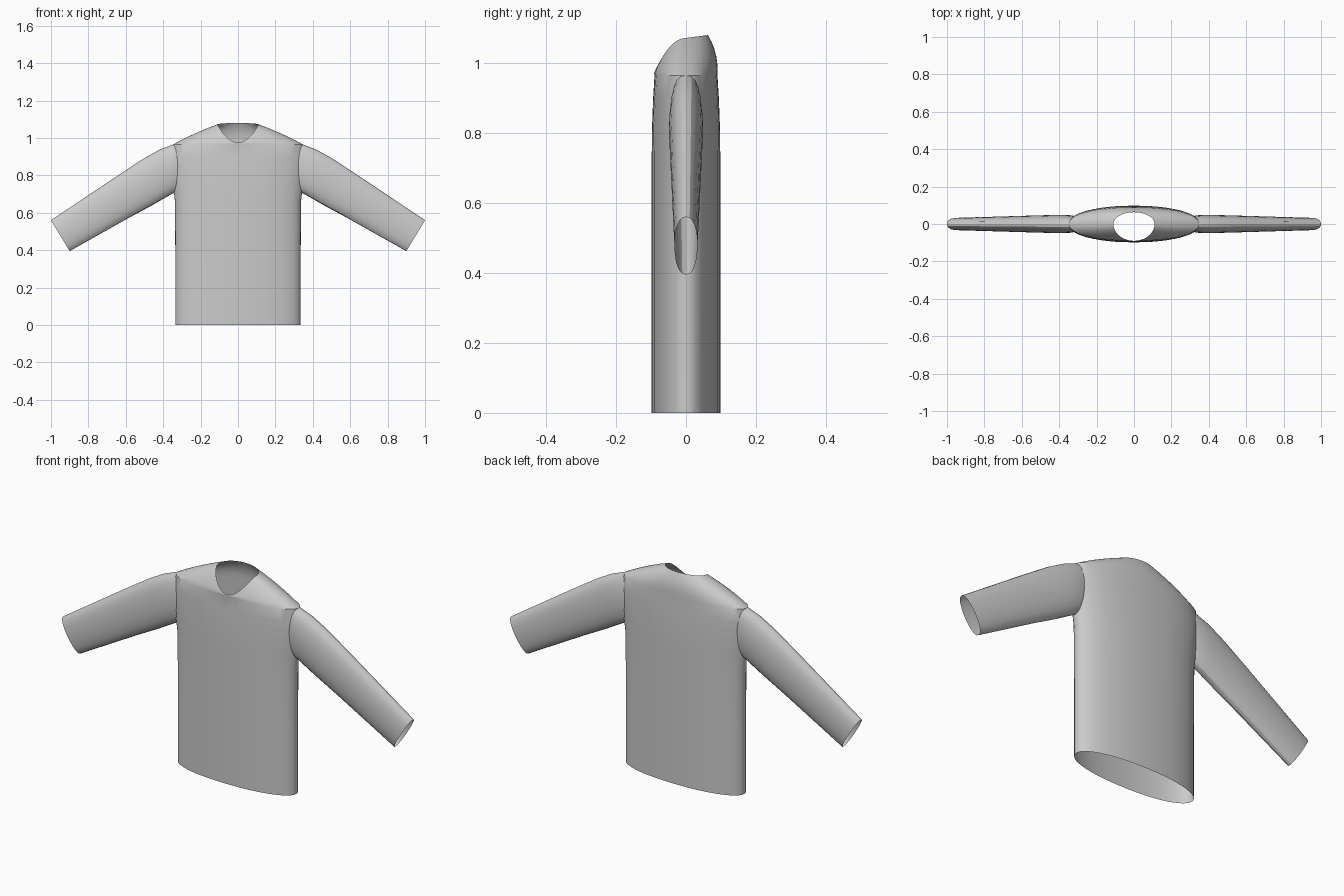
import bpy, bmesh, math
from mathutils import Vector

if "Cube" in bpy.data.objects:
    bpy.data.objects.remove(bpy.data.objects["Cube"])

fabric = bpy.data.materials.new("grey fabric")
fabric.use_nodes = True
GREY = (0.6, 0.6, 0.6, 1)
fabric.diffuse_color = GREY
fabric.node_tree.nodes["Principled BSDF"].inputs["Base Color"].default_value = GREY


def spread(n):
    return [2 * math.pi * i / n for i in range(n)]


def power(value, exponent):
    return math.copysign(abs(value) ** exponent, value)


def loft(name, rings, caps):
    """Skin rings of points and close both ends with a fan around a centre point."""
    bm = bmesh.new()
    loops = [[bm.verts.new(p) for p in ring] for ring in rings]
    n = len(loops[0])
    for a, b in zip(loops, loops[1:]):
        for i in range(n):
            j = (i + 1) % n
            bm.faces.new((a[i], a[j], b[j], b[i]))
    for loop, centre in zip((loops[0], loops[-1]), caps):
        c = bm.verts.new(centre)
        for i in range(n):
            bm.faces.new((loop[i], loop[(i + 1) % n], c))
    bmesh.ops.recalc_face_normals(bm, faces=bm.faces)
    mesh = bpy.data.meshes.new(name)
    bm.to_mesh(mesh)
    bm.free()
    mesh.materials.append(fabric)
    obj = bpy.data.objects.new(name, mesh)
    bpy.context.collection.objects.link(obj)
    return obj


# Torso: oval rings (height, half width, half depth) up to the yoke
ANGLES = spread(48)
body = [(0, .335, .098), (.35, .335, .098), (.66, .337, .098), (.74, .346, .098),
        (.82, .354, .097), (.9, .356, .094), (.965, .348, .09)]
rings = [[Vector((w * power(math.cos(t), .92), d * power(math.sin(t), .95), z))
          for t in ANGLES] for z, w, d in body]


# Neckline: round at the back, dipping to a V in front
def neck_point(t):
    s = math.sin(t)
    if s < 0:
        return Vector((.11 * math.cos(t), .09 * s, 1.072 - .097 * s * s))
    return Vector((.11 * math.cos(t), .063 * s, 1.072 + .008 * s))


neck = [neck_point(t) for t in ANGLES]
yoke = rings[-1]
for u in (.2, .4, .6, .8, 1):
    ring = []
    for low, high in zip(yoke, neck):
        p = low.lerp(high, u)
        bulge = 4 * u * (1 - u) * (high.z - low.z) / .11
        p.y *= 1 + .1 * bulge
        p.z += .006 * bulge
        ring.append(p)
    rings.append(ring)
NECK_CENTRE = Vector((0, 0, .99))
HEM_CENTRE = Vector((0, 0, 0))
sweater = loft("sweater", rings, (HEM_CENTRE, NECK_CENTRE))

# Sleeves: rings given by top and bottom points (x, z) and half depth
arm = [((.27, .985), (.29, .74), .035), ((.34, .968), (.345, .705), .047),
       ((.42, .937), (.39, .68), .049), ((.5, .893), (.45, .645), .047),
       ((.65, .795), (.58, .575), .043), ((1, .56), (.9, .395), .033)]
openings = [NECK_CENTRE, HEM_CENTRE]
for side, label in ((1, "left"), (-1, "right")):
    tube, centres = [], []
    for top, low, depth in arm:
        a = Vector((side * top[0], 0, top[1]))
        b = Vector((side * low[0], 0, low[1]))
        mid, half = (a + b) / 2, (a - b) / 2
        centres.append(mid)
        tube.append([mid + half * math.cos(t) + Vector((0, depth * power(math.sin(t), .85), 0))
                     for t in spread(24)])
    sleeve = loft(label + "_sleeve", tube, (centres[0], centres[-1]))
    openings.append(centres[-1])

    # Sew the sleeve on so that the armhole stays open inside
    bpy.context.view_layer.objects.active = sweater
    join = sweater.modifiers.new("sew", 'BOOLEAN')
    join.operation = 'UNION'
    join.solver = 'EXACT'
    join.object = sleeve
    bpy.ops.object.modifier_apply(modifier=join.name)
    bpy.data.objects.remove(sleeve)

# Open the neck, hem and cuffs by removing the fan centres
bm = bmesh.new()
bm.from_mesh(sweater.data)
centres = [v for v in bm.verts if any((v.co - c).length < .002 for c in openings)]
bmesh.ops.delete(bm, geom=centres, context='VERTS')
bm.to_mesh(sweater.data)
bm.free()

bpy.ops.object.select_all(action='DESELECT')
sweater.select_set(True)
bpy.context.view_layer.objects.active = sweater
bpy.ops.object.shade_smooth_by_angle(angle=math.radians(30))
